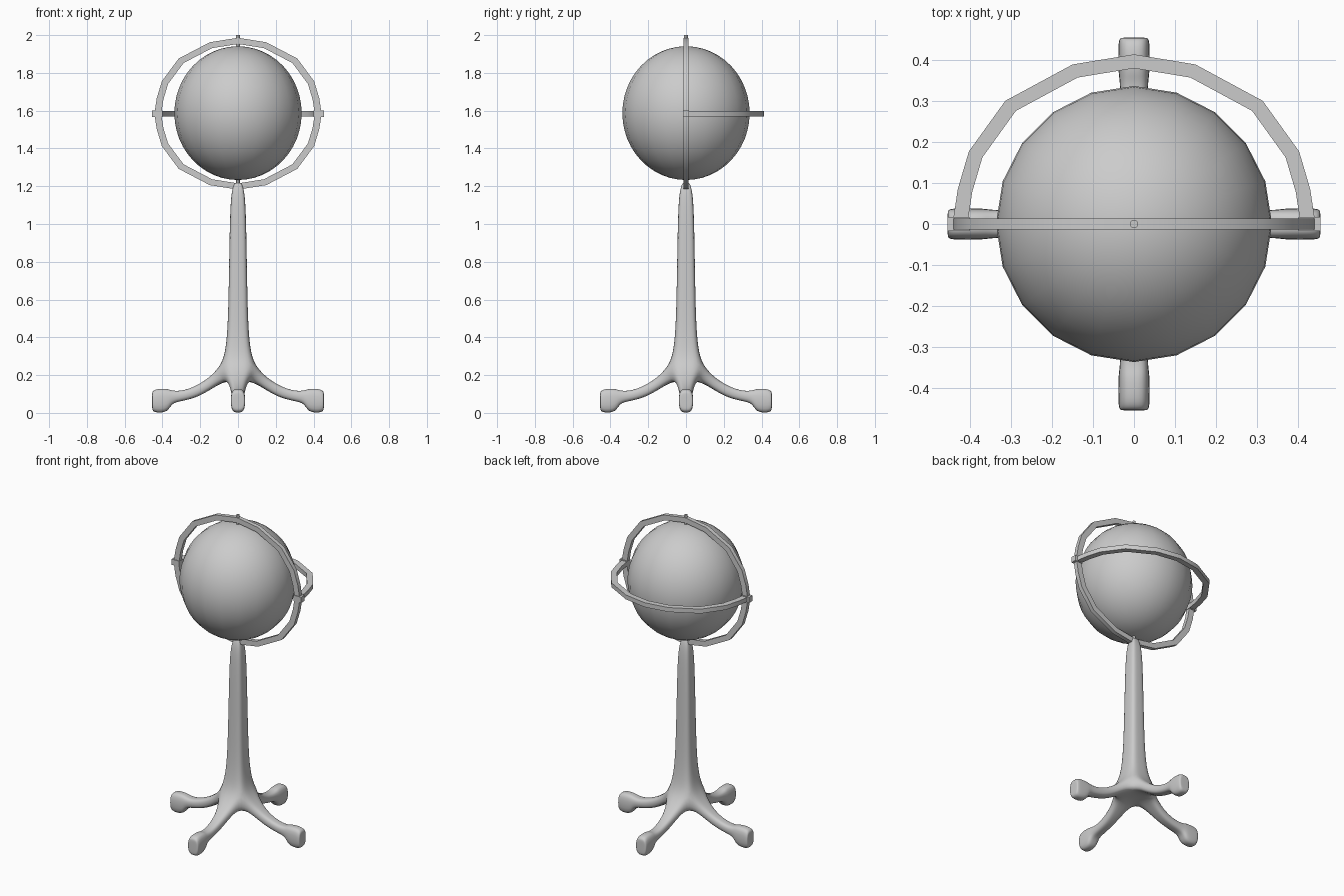
import bpy, bmesh
from math import radians

if "Cube" in bpy.data.objects:
    bpy.data.objects.remove(bpy.data.objects["Cube"])

CZ = 1.587  # globe centre height


def finish(bm, name, angle=None):
    bmesh.ops.recalc_face_normals(bm, faces=bm.faces)
    me = bpy.data.meshes.new(name)
    bm.to_mesh(me)
    bm.free()
    ob = bpy.data.objects.new(name, me)
    bpy.context.collection.objects.link(ob)
    bpy.ops.object.select_all(action='DESELECT')
    ob.select_set(True)
    bpy.context.view_layer.objects.active = ob
    if angle is None:
        bpy.ops.object.shade_smooth()
    else:
        bpy.ops.object.shade_smooth_by_angle(angle=radians(angle))
    return ob


def bridge(bm, a, b, closed=True):
    n = len(a)
    for i in range(n if closed else n - 1):
        j = (i + 1) % n
        bm.faces.new((a[i], a[j], b[j], b[i]))


# Stand: squarish column with four legs growing out of its base
bm = bmesh.new()
SQ = [(1, -1), (1, 0), (1, 1), (0, 1), (-1, 1), (-1, 0), (-1, -1), (0, -1)]
LEVELS = [(.078, .165), (.082, .265), (.064, .345), (.054, .46), (.049, .65),
          (.045, .9), (.041, 1.08), (.034, 1.17), (.022, 1.21), (.016, 1.218)]
rings = [[bm.verts.new((x * r, y * r, z)) for x, y in SQ] for r, z in LEVELS]
for a, b in zip(rings[1:], rings[2:]):
    bridge(bm, a, b)
for ring, z in ((rings[0], .175), (rings[-1], 1.22)):
    c = bm.verts.new((0, 0, z))
    for i in range(1, 8, 2):
        bm.faces.new((c, ring[i], ring[(i + 1) % 8], ring[(i + 2) % 8]))

# Leg stations: distance out, bottom, top, half width
LEG = [(.135, .130, .200, .050), (.215, .082, .143, .036), (.300, .062, .114, .034),
       (.352, .052, .118, .036), (.370, .004, .127, .040), (.430, .000, .128, .040),
       (.453, .010, .115, .038), (.455, .03, .10, .030)]
for k in range(4):
    dx, dy = ((1, 0), (0, 1), (-1, 0), (0, -1))[k]
    ids = [(2 * k + i) % 8 for i in range(3)]
    prev = [rings[0][i] for i in ids] + [rings[1][i] for i in reversed(ids)]
    for d, lo, hi, w in LEG:
        sec = [bm.verts.new((dx * d - dy * s * w, dy * d + dx * s * w, z))
               for s, z in ((-1, lo), (0, lo), (1, lo), (1, hi), (0, hi), (-1, hi))]
        bridge(bm, prev, sec)
        prev = sec
    bm.faces.new((prev[0], prev[1], prev[4], prev[5]))
    bm.faces.new((prev[1], prev[2], prev[3], prev[4]))
stand = finish(bm, "stand")
sub = stand.modifiers.new("smooth", 'SUBSURF')
sub.levels = sub.render_levels = 2

# Globe
bm = bmesh.new()
bmesh.ops.create_uvsphere(bm, u_segments=20, v_segments=24, radius=1)
for v in bm.verts:
    v.co = (v.co.x * .337, v.co.y * .337, CZ + v.co.z * .354)
finish(bm, "globe")

# Flat band rings around the globe
QUARTER = [(.443, 0), (.430, .083), (.403, .172), (.314, .292), (.150, .378), (0, .402)]
HALF = QUARTER + [(-x, y) for x, y in QUARTER[-2::-1]]
FULL = HALF + [(x, -y) for x, y in HALF[-2:0:-1]]


def band(name, pts, place, half, closed):
    bm = bmesh.new()
    secs = [[bm.verts.new(place(x * s, y * s, o * half))
             for s, o in ((1, -1), (1, 1), (.918, 1), (.918, -1))] for x, y in pts]
    for a, b in zip(secs, secs[1:]):
        bridge(bm, a, b)
    if closed:
        bridge(bm, secs[-1], secs[0])
    else:
        bm.faces.new(secs[0])
        bm.faces.new(secs[-1])
    finish(bm, name, 35)


band("meridian_ring", FULL, lambda x, y, o: (x, o, CZ - .003 + y), .013, True)
band("horizon_half_ring", HALF, lambda x, y, o: (x, y * 1.03, CZ - .003 + o), .014, False)

# Blocks joining the two rings
for s, side in ((1, "right"), (-1, "left")):
    bm = bmesh.new()
    bmesh.ops.create_cube(bm, size=1)
    for v in bm.verts:
        v.co = (s * .428 + v.co.x * .054, v.co.y * .034, CZ - .003 + v.co.z * .036)
    finish(bm, "ring_joint_" + side, 30)

# Axis pins at both poles
for name, lo, hi in (("top_pin", 1.92, 2.0), ("bottom_pin", 1.18, 1.25)):
    bm = bmesh.new()
    bmesh.ops.create_cone(bm, cap_ends=True, segments=12, radius1=.01, radius2=.01, depth=hi - lo)
    bmesh.ops.translate(bm, verts=bm.verts, vec=(0, 0, (lo + hi) / 2))
    finish(bm, name, 30)
